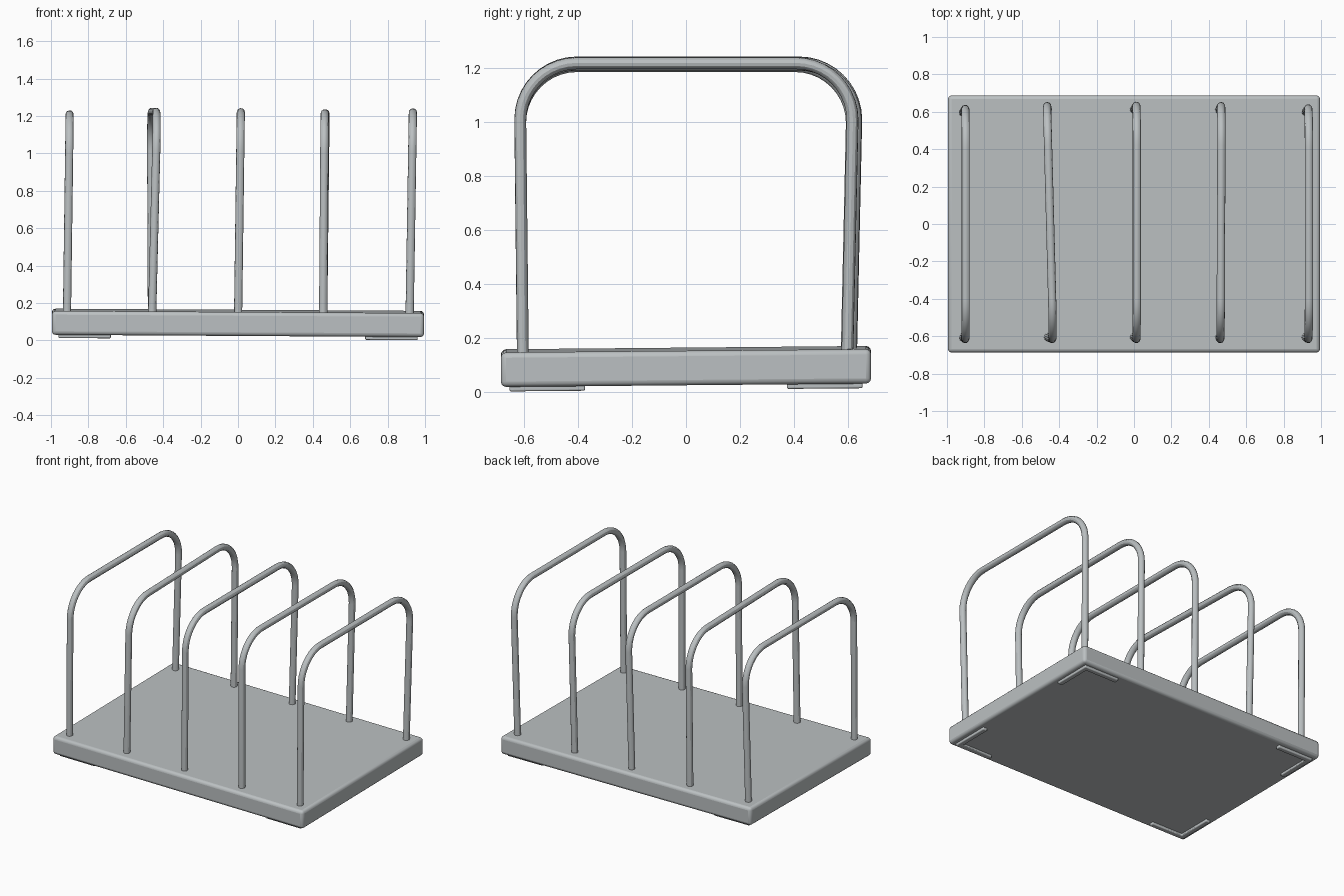
import bpy, bmesh
from math import sin, cos, pi
from mathutils import Vector

cube = bpy.data.objects.get("Cube")
if cube:
    bpy.data.objects.remove(cube, do_unlink=True)

# One grey finish for every part
grey = bpy.data.materials.new("satin grey")
grey.use_nodes = True
grey.diffuse_color = (0.50, 0.53, 0.54, 1)
grey.node_tree.nodes["Principled BSDF"].inputs["Base Color"].default_value = grey.diffuse_color


def tilt(x, y):
    """Slight slope of the whole tray."""
    return 0.009 * y - 0.006 * x


def prism(name, outline, z0, z1, bevel):
    """Extrude an outline upward, follow the slope and round the edges."""
    bm = bmesh.new()
    face = bm.faces.new([bm.verts.new((x, y, z0)) for x, y in outline])
    ext = bmesh.ops.extrude_face_region(bm, geom=[face])["geom"]
    for v in ext:
        if isinstance(v, bmesh.types.BMVert):
            v.co.z = z1
    for v in bm.verts:
        v.co.z += tilt(v.co.x, v.co.y)
    bmesh.ops.recalc_face_normals(bm, faces=bm.faces)
    mesh = bpy.data.meshes.new(name)
    bm.to_mesh(mesh)
    bm.free()
    obj = bpy.data.objects.new(name, mesh)
    bpy.context.collection.objects.link(obj)
    mesh.materials.append(grey)
    mod = obj.modifiers.new("rounded edges", "BEVEL")
    mod.width, mod.segments = bevel, 3
    smooth(obj)
    return obj


def smooth(obj):
    bpy.ops.object.select_all(action="DESELECT")
    obj.select_set(True)
    bpy.context.view_layer.objects.active = obj
    bpy.ops.object.shade_smooth_by_angle()


def hoop(name, x_base, x_front, x_back, y_front, y_back, top):
    """Bent rod: two legs joined by a bar through round corners."""
    r, steps, foot = 0.21, 10, 0.1
    path = [(y_front + 0.01, foot)]
    for i in range(steps + 1):
        a = pi / 2 * i / steps
        path.append((y_front + r - r * cos(a), top - r + r * sin(a)))
    for i in range(steps + 1):
        a = pi / 2 * i / steps
        path.append((y_back - r + r * sin(a), top - r + r * cos(a)))
    path.append((y_back - 0.02, foot))

    curve = bpy.data.curves.new(name, "CURVE")
    curve.dimensions = "3D"
    curve.bevel_depth, curve.bevel_resolution = 0.022, 4
    curve.use_fill_caps = True
    spline = curve.splines.new("POLY")
    spline.points.add(len(path) - 1)
    for p, (y, z) in zip(spline.points, path):
        along = (y - y_front) / (y_back - y_front)
        x_top = x_front + (x_back - x_front) * along
        x = x_base + (x_top - x_base) * (z - foot) / (top - foot)
        p.co = (x, y, z, 1)
    curve.materials.append(grey)
    obj = bpy.data.objects.new(name, curve)
    bpy.context.collection.objects.link(obj)
    bpy.ops.object.select_all(action="DESELECT")
    obj.select_set(True)
    bpy.context.view_layer.objects.active = obj
    bpy.ops.object.convert(target="MESH")
    smooth(bpy.context.view_layer.objects.active)


# Tray base
W, D = 0.995, 0.687
prism("base", [(-W, -D), (W, -D), (W, D), (-W, D)], 0.03, 0.158, 0.02)

# Angled foot strips under each corner
fx, fy, arm, width = 0.96, 0.655, 0.28, 0.035
for sx, side in ((-1, "right"), (1, "left")):
    for sy, end in ((-1, "front"), (1, "back")):
        corner = [(0, 0), (arm, 0), (arm, width), (width, width), (width, arm), (0, arm)]
        outline = [(sx * (fx - u), sy * (fy - v)) for u, v in corner]
        prism(f"{end}_{side}_foot", outline, 0.013, 0.036, 0.006)

# Five dividing hoops: base x, top x at front and back, y extents, top height
hoops = [
    (-0.915, -0.90, -0.90, -0.615, 0.615, 1.208),
    (-0.46, -0.432, -0.465, -0.615, 0.63, 1.222),
    (0.0, 0.015, 0.015, -0.615, 0.632, 1.22),
    (0.455, 0.463, 0.468, -0.615, 0.63, 1.214),
    (0.917, 0.935, 0.935, -0.615, 0.618, 1.219),
]
for i, spec in enumerate(hoops, 1):
    hoop(f"divider_hoop_{i}", *spec)
